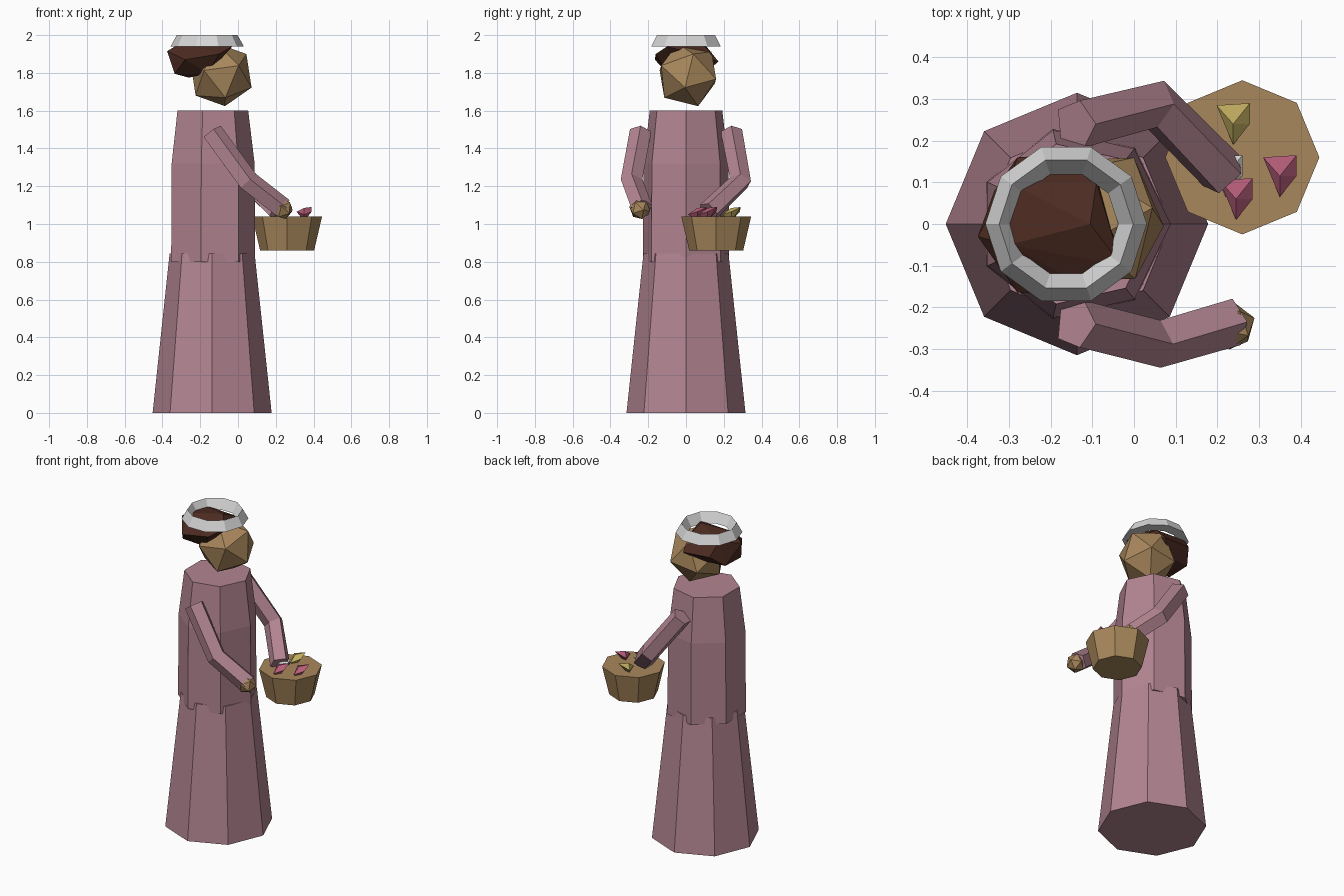
import bpy, bmesh
from math import sin, cos, tau, radians
from mathutils import Vector, Matrix

cube = bpy.data.objects.get("Cube")
if cube:
    bpy.data.objects.remove(cube)


def material(name, *srgb):
    col = [((c + 0.055) / 1.055) ** 2.4 for c in srgb] + [1]
    m = bpy.data.materials.new(name)
    m.use_nodes = True
    m.diffuse_color = col
    m.node_tree.nodes["Principled BSDF"].inputs["Base Color"].default_value = col
    return m


PINK = material("dusty pink cloth", .70, .52, .57)
TAN = material("tan", .66, .53, .36)
BROWN = material("dark brown hair", .30, .17, .13)
WHITE = material("white", .84, .84, .84)
ROSE = material("rose flower", .72, .37, .48)
YELLOW = material("yellow flower", .76, .68, .38)


def finish(name, bm, mat):
    bmesh.ops.recalc_face_normals(bm, faces=bm.faces)
    mesh = bpy.data.meshes.new(name)
    bm.to_mesh(mesh)
    bm.free()
    mesh.materials.append(mat)
    ob = bpy.data.objects.new(name, mesh)
    bpy.context.collection.objects.link(ob)
    return ob


def bridge(bm, a, b):
    for i in range(len(a)):
        j = (i + 1) % len(a)
        bm.faces.new((a[i], a[j], b[j], b[i]))


def lathe(name, mat, sides, profile, x, y=0, ring=False):
    """Faceted turned shape; ring closes the profile on itself instead of capping."""
    bm = bmesh.new()
    loops = [[bm.verts.new((x + r * cos(tau * i / sides), y + r * sin(tau * i / sides), z))
              for i in range(sides)] for r, z in profile]
    for a, b in zip(loops, loops[1:]):
        bridge(bm, a, b)
    if ring:
        bridge(bm, loops[-1], loops[0])
    else:
        bm.faces.new(loops[0])
        bm.faces.new(loops[-1])
    return finish(name, bm, mat)


def tube(name, mat, path, radius, sides=5):
    """Capped tube following a short path with mitred joints."""
    pts = [Vector(p) for p in path]
    bm = bmesh.new()
    loops = []
    for k, p in enumerate(pts):
        d = (pts[min(k + 1, len(pts) - 1)] - pts[max(k - 1, 0)]).normalized()
        u = d.cross(Vector((0, 1, 0))).normalized()
        v = d.cross(u)
        loops.append([bm.verts.new(p + radius * (u * cos(tau * i / sides) + v * sin(tau * i / sides)))
                      for i in range(sides)])
    for a, b in zip(loops, loops[1:]):
        bridge(bm, a, b)
    bm.faces.new(loops[0])
    bm.faces.new(loops[-1])
    return finish(name, bm, mat)


def hull(name, mat, points, center=(0, 0, 0)):
    bm = bmesh.new()
    for p in points:
        bm.verts.new(Vector(p) + Vector(center))
    res = bmesh.ops.convex_hull(bm, input=bm.verts)
    loose = {g for g in res["geom_interior"] if isinstance(g, bmesh.types.BMVert)}
    bmesh.ops.delete(bm, geom=list(loose), context="VERTS")
    return finish(name, bm, mat)


def ball(name, mat, center, radius, pole=(0, 0, -1), turn=0):
    """Icosahedron whose first ring of five starts at the turn angle."""
    d = Vector(pole).normalized()
    u = (Vector((1, 0, 0)) - d * d.x).normalized()
    v = Vector((0, 1, 0)) - d * d.y
    v = (v - u * v.dot(u)).normalized()
    pts = [d * radius, -d * radius]
    for i in range(5):
        for s, off in ((1, 0), (-1, 36)):
            t = radians(turn + off + 72 * i)
            pts.append(radius * (d * .447 * s + .894 * (u * cos(t) + v * sin(t))))
    return hull(name, mat, pts, center)


# Gown
lathe("skirt", PINK, 8, [(.315, 0), (.225, .845)], -.137)
lathe("bodice", PINK, 7, [(.234, .8), (.231, 1.32), (.197, 1.6)], -.143)

# Head, hair and headband
ball("head", TAN, (-.09, .01, 1.79), .176, (.12, .31, -.94), -13)
hull("hair", BROWN, [
    (-.105, 0, 1.985), (-.375, -.03, 1.915), (-.28, -.165, 1.87), (-.28, .16, 1.87),
    (-.1, .172, 1.86), (-.1, -.16, 1.9), (-.335, .08, 1.8), (-.335, -.08, 1.795),
    (-.26, -.03, 1.775), (-.16, -.1, 1.8), (-.16, .1, 1.8), (-.3, .1, 1.95),
    (-.3, -.05, 1.96), (-.03, -.1, 1.94), (-.09, .1, 1.94)])
lathe("headband", WHITE, 10, [(.194, 1.94), (.161, 2), (.125, 1.94)], -.163, ring=True)

# Arms: shoulder, elbow, wrist
for side, s, wrist in (("left", 1, (.215, .12, 1.065)), ("right", -1, (.235, -.235, 1.08))):
    tube(side + "_arm", PINK, [(-.14, s * .24, 1.485), (.05, s * .288, 1.225), wrist], .06)
ball("right_hand", TAN, (.235, -.245, 1.08), .058, (.3, .2, -.9), 20)

# Basket with flowers
lathe("basket", TAN, 8, [(.143, .86), (.185, 1.04)], .26, .16)
PETALS = [(-.04, .045, .02), (.04, .05, .045), (.04, 0, .02),
          (0, -.05, .005), (0, 0, .04), (0, 0, -.03)]
for name, mat, x, y in (("rose_flower_front", ROSE, .35, .115), ("rose_flower_side", ROSE, .245, .06),
                        ("white_flower", WHITE, .22, .115), ("yellow_flower", YELLOW, .238, .24)):
    hull(name, mat, PETALS, (x, y, 1.045))
